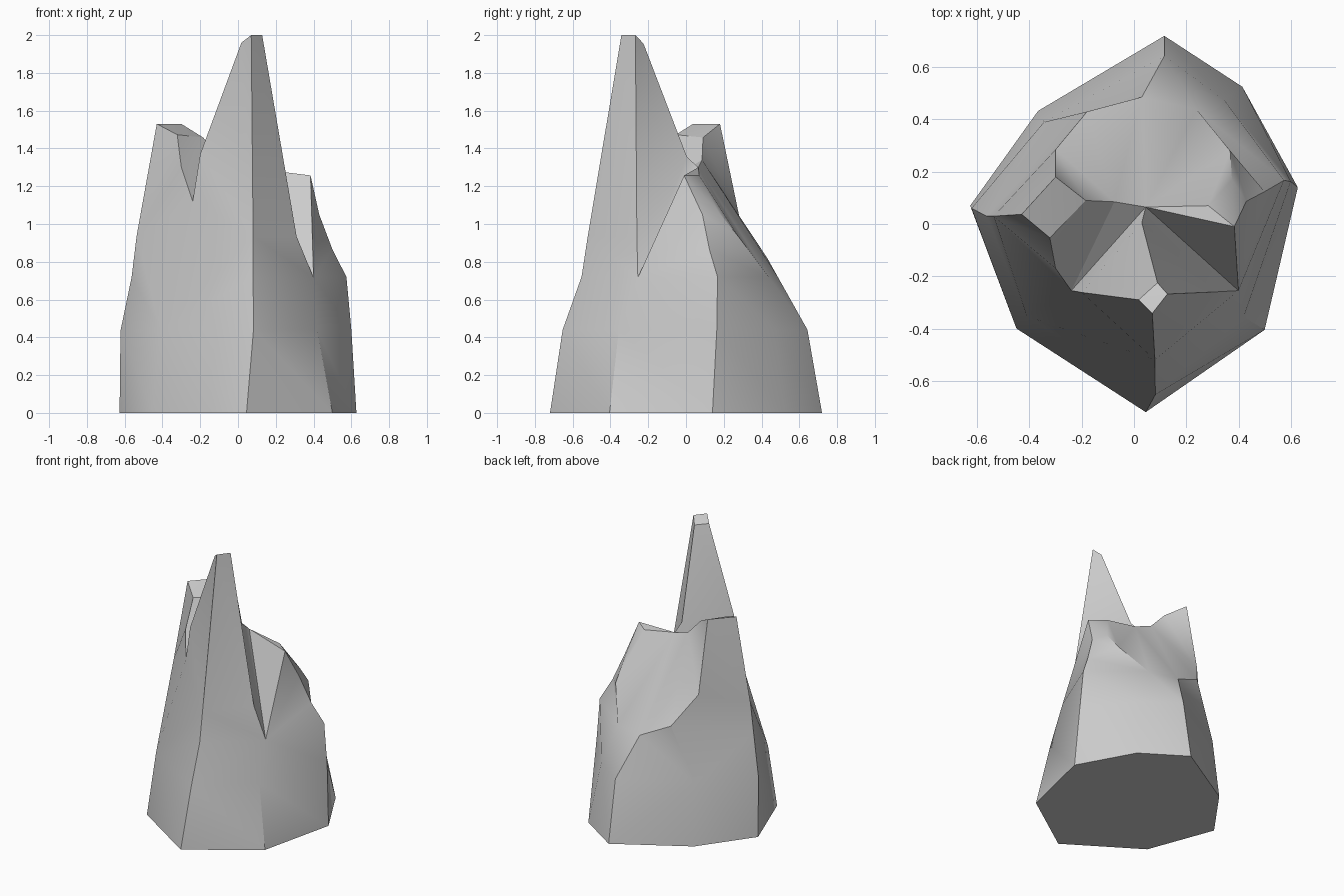
import bpy, bmesh, math

if "Cube" in bpy.data.objects:
    bpy.data.objects.remove(bpy.data.objects["Cube"])

bm = bmesh.new()


def chain(*pts):
    return [bm.verts.new(p) for p in pts]


def face(*verts):
    bm.faces.new(verts)


def strip(a, b):
    """Skin two upward ridge lines, always stepping to the lower next point."""
    i = j = 0
    while i < len(a) - 1 or j < len(b) - 1:
        step_a = j == len(b) - 1 or (
            i < len(a) - 1 and a[i + 1].co.z <= b[j + 1].co.z)
        if step_a:
            face(a[i], b[j], a[i + 1])
            i += 1
        else:
            face(a[i], b[j], b[j + 1])
            j += 1


# Eight ridge lines of the rock, from the ground to the rim
front = chain((.045, -.72, 0), (.082, -.653, .44), (.08, -.553, .72),
              (.08, -.52, .935), (.07, -.342, 2))
front_right = chain((.5, -.405, 0), (.42, -.355, .44), (.40, -.255, .716),
                    (.31, -.26, .935), (.128, -.268, 2))
right = chain((.627, .14, 0), (.6, .163, .44), (.574, .167, .72),
              (.5, .124, .865), (.43, .087, 1.05), (.384, -.01, 1.257))
back_right = chain((.415, .525, 0), (.345, .475, .44), (.24, .438, .72),
                   (.368, .28, .93), (.375, .17, 1.066), (.285, .07, 1.257))
back = chain((.116, .72, 0), (.116, .643, .44), (.03, .486, .72))
back_left = chain((-.367, .433, 0), (-.345, .39, .435), (-.18, .43, .82),
                  (-.30, .285, 1.025), (-.30, .18, 1.53))
left = chain((-.627, .07, 0), (-.622, .06, .435), (-.563, .03, .72),
             (-.537, .03, .935), (-.43, .037, 1.53))
front_left = chain((-.45, -.4, 0), (-.41, -.353, .44), (-.24, -.255, 1.12))
# Branches of the front-left ridge: up the tall spike and up the left peak
spike_branch = chain((-.2, -.262, 1.37), (.018, -.29, 1.96))
peak_branch = chain((-.30, -.17, 1.3), (-.322, -.053, 1.473))
# Inner points of the crown
spike_back, saddle_up, saddle, shoulder, peak_inner = chain(
    (.09, -.225, 1.955), (.03, .005, 1.355), (.045, .065, 1.30),
    (-.075, .085, 1.34), (-.185, .09, 1.458))

# Side walls
strip(front, front_right)
strip(front_right[:3], right)
strip(right, back_right)
strip(back_right[:3], back)
strip(back, back_left[:3])
strip(back_left, left)
strip(left, front_left + peak_branch)
strip(front_left + spike_branch, front)

# Tall spike: tip and rear faces
notch_l, notch_r = front_left[2], front_right[2]
face(front[-1], front_right[-1], spike_back, spike_branch[1])
face(spike_branch[1], spike_back, saddle_up, spike_branch[0])
face(spike_branch[0], saddle_up, notch_l)
face(saddle_up, saddle, notch_l)
face(spike_back, front_right[4], front_right[3], saddle_up)
face(front_right[3], notch_r, saddle_up)
face(saddle_up, notch_r, saddle)
# Right peak, inner face
face(saddle, notch_r, right[-1])
face(saddle, right[-1], back_right[-1])
# Left peak: tip and inner faces
face(left[-1], peak_branch[1], peak_inner, back_left[-1])
face(peak_branch[1], peak_branch[0], peak_inner)
face(peak_branch[0], shoulder, peak_inner)
face(peak_branch[0], notch_l, shoulder)
face(notch_l, saddle, shoulder)
face(shoulder, back_left[3], back_left[4], peak_inner)
# Sloping rear slab and flat underside
face(saddle, back_right[5], back_right[4], back_right[3], back_right[2],
     back[2], back_left[2], back_left[3], shoulder)
face(*[c[0] for c in (front, front_right, right, back_right,
                      back, back_left, left, front_left)])

bmesh.ops.triangulate(bm, faces=[f for f in bm.faces if len(f.verts) > 3])
bmesh.ops.recalc_face_normals(bm, faces=bm.faces)
mesh = bpy.data.meshes.new("rock")
bm.to_mesh(mesh)
bm.free()
rock = bpy.data.objects.new("rock", mesh)
bpy.context.collection.objects.link(rock)
bpy.context.view_layer.objects.active = rock
rock.select_set(True)
bpy.ops.object.shade_smooth_by_angle(angle=math.radians(30))
